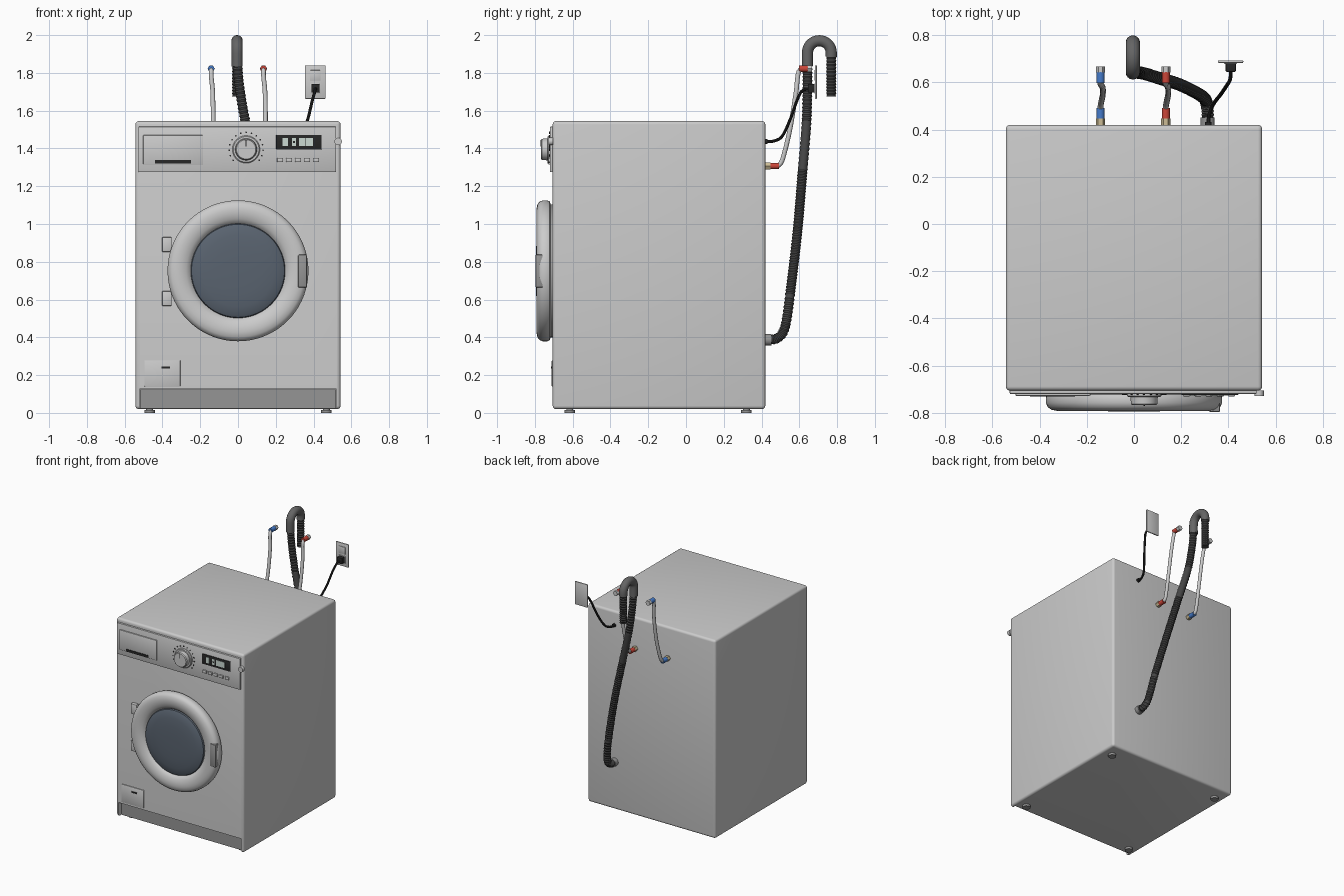
import bpy, bmesh, math
from mathutils import Vector, Matrix
from mathutils.geometry import interpolate_bezier

if "Cube" in bpy.data.objects:
    bpy.data.objects.remove(bpy.data.objects["Cube"])


def material(name, *rgb):
    m = bpy.data.materials.new(name)
    m.diffuse_color = (*rgb, 1)
    m.use_nodes = True
    m.node_tree.nodes["Principled BSDF"].inputs["Base Color"].default_value = m.diffuse_color
    return m


WHITE = material("white_plastic", .88, .88, .88)
BLACK = material("black_plastic", .02, .02, .02)
RUBBER = material("hose_rubber", .06, .06, .06)
DARK = material("dark_grey", .13, .13, .13)
MID = material("mid_grey", .3, .3, .3)
GLASS = material("smoked_glass", .10, .125, .16)
DIGIT = material("display_digits", .6, .7, .65)
BLUE = material("cold_blue", .06, .2, .6)
RED = material("hot_red", .6, .06, .04)
BRASS = material("brass", .6, .5, .3)


def finish(name, bm, mat=None, smooth=True):
    bmesh.ops.recalc_face_normals(bm, faces=bm.faces)
    me = bpy.data.meshes.new(name)
    bm.to_mesh(me)
    bm.free()
    ob = bpy.data.objects.new(name, me)
    bpy.context.collection.objects.link(ob)
    if mat:
        me.materials.append(mat)
    if smooth:
        bpy.ops.object.select_all(action='DESELECT')
        ob.select_set(True)
        bpy.context.view_layer.objects.active = ob
        bpy.ops.object.shade_smooth_by_angle(angle=math.radians(35))
    return ob


def box(name, x, y, z, mat=None, bevel=0, seg=2):
    """Box from (min, max) ranges."""
    bm = bmesh.new()
    size = [r[1] - r[0] for r in (x, y, z)]
    mid = [(r[0] + r[1]) / 2 for r in (x, y, z)]
    bmesh.ops.create_cube(bm, size=1, matrix=Matrix.Translation(mid) @ Matrix.Diagonal((*size, 1)))
    if bevel:
        bmesh.ops.bevel(bm, geom=bm.edges[:], offset=bevel, segments=seg, profile=.5, affect='EDGES')
    return finish(name, bm, mat, bevel > 0)


def lathe(name, origin, profile, mat=None, n=32, axis='Y'):
    """Spin (radius, along) points around an axis through origin."""
    bm = bmesh.new()
    turn = Matrix.Rotation(-math.pi / 2, 4, 'X') if axis == 'Y' else Matrix()
    place = Matrix.Translation(origin) @ turn
    rings = []
    for r, h in profile:
        if r == 0:
            rings.append([bm.verts.new(place @ Vector((0, 0, h)))] * n)
        else:
            rings.append([bm.verts.new(place @ Vector((r * math.cos(a), r * math.sin(a), h)))
                          for a in (2 * math.pi * i / n for i in range(n))])
    for a, b in zip(rings, rings[1:]):
        for i in range(n):
            j = (i + 1) % n
            quad = list(dict.fromkeys((a[i], a[j], b[j], b[i])))
            if len(quad) > 2:
                bm.faces.new(quad)
    return finish(name, bm, mat)


def cyl(name, x, z, y0, y1, r, mat=None, n=24):
    return lathe(name, (x, 0, z), [(0, y0), (r, y0), (r, y1), (0, y1)], mat, n)


def tube(name, pts, radius, mat=None, n=12, step=.02, ribs=0):
    """Round tube along a smooth path; ribs > 0 makes it corrugated."""
    p = [Vector(v) for v in pts]
    p = [2 * p[0] - p[1]] + p + [2 * p[-1] - p[-2]]
    dense = []
    for a, b, c, d in zip(p, p[1:], p[2:], p[3:]):
        k = (c - b).length / 3
        t0 = (c - a).normalized() * k
        t1 = (d - b).normalized() * k
        dense += interpolate_bezier(b, b + t0, c - t1, c, 40)[:-1]
    dense.append(p[-2])
    path, run = [dense[0]], 0
    for a, b in zip(dense, dense[1:]):
        run += (b - a).length
        if run >= step:
            path.append(b)
            run = 0
    path.append(dense[-1])
    bm = bmesh.new()
    rings, tan = [], (path[1] - path[0]).normalized()
    side = tan.orthogonal().normalized()
    for i, c in enumerate(path):
        new = (path[min(i + 1, len(path) - 1)] - path[max(i - 1, 0)]).normalized()
        side = tan.rotation_difference(new) @ side
        tan = new
        up = tan.cross(side)
        r = radius - (ribs if i % 2 else 0)
        rings.append([bm.verts.new(c + r * (side * math.cos(t) + up * math.sin(t)))
                      for t in (2 * math.pi * k / n for k in range(n))])
    for a, b in zip(rings, rings[1:]):
        for i in range(n):
            bm.faces.new((a[i], a[(i + 1) % n], b[(i + 1) % n], b[i]))
    bm.faces.new(rings[0])
    bm.faces.new(rings[-1])
    return finish(name, bm, mat)


# Cabinet with a toe recess cut along the bottom front
body = box("cabinet", (-.543, .543), (-.706, .42), (.02, 1.545), bevel=.018, seg=4)
cutter = box("toe_cutter", (-.522, .522), (-.8, -.668), (-.1, .126))
cutter.hide_render = True
cut = body.modifiers.new("toe_recess", 'BOOLEAN')
cut.operation, cut.object, cut.solver = 'DIFFERENCE', cutter, 'EXACT'
bpy.context.view_layer.objects.active = body
bpy.ops.object.modifier_apply(modifier="toe_recess")
bpy.data.objects.remove(cutter)
box("kick_plate", (-.52, .52), (-.676, -.66), (.022, .125), MID)

# Feet
for sx in (-1, 1):
    for y, end in ((-.615, "front"), (.32, "back")):
        lathe(f"{end}_foot_{'left' if sx < 0 else 'right'}", (sx * .468, y, 0),
              [(0, 0), (.028, 0), (.028, .016), (.018, .016), (.018, .03), (0, .03)], MID, 20, 'Z')

# Control panel and detergent drawer
box("control_panel", (-.527, .52), (-.72, -.70), (1.275, 1.515), bevel=.004)
box("detergent_drawer", (-.502, -.185), (-.728, -.715), (1.315, 1.47), bevel=.003)
box("drawer_grip", (-.44, -.25), (-.732, -.72), (1.32, 1.338), BLACK)
cyl("panel_lock", .53, 1.437, -.728, -.705, .02, WHITE)

# Program dial with tick dots
DX, DZ = .043, 1.395
lathe("program_dial", (DX, 0, DZ), [(0, -.715), (.073, -.715), (.073, -.728), (.068, -.733), (.058, -.733),
      (.056, -.762), (.051, -.768), (0, -.768)], WHITE, 40)
box("dial_pointer", (DX - .003, DX + .003), (-.771, -.766), (DZ + .015, DZ + .05), BLACK)
for i in range(15):
    a = math.radians(-40 + 260 * i / 14)
    cyl("dial_tick", DX + .09 * math.cos(a), DZ + .09 * math.sin(a), -.724, -.715, .0045, BLACK, 8)

# Display and buttons
box("display", (.202, .442), (-.725, -.715), (1.395, 1.472), BLACK, .002)
for x, w in ((.25, .028), (.297, .02), (.34, .036), (.378, .036)):
    box("display_digit", (x - w / 2, x + w / 2), (-.727, -.72), (1.412, 1.456), DIGIT)
box("digit_gap", (.291, .303), (-.7275, -.72), (1.428, 1.44), BLACK)
for i in range(5):
    x = .223 + .0475 * i
    box("button", (x - .016, x + .016), (-.73, -.715), (1.328, 1.35), WHITE, .003)

# Door ring, glass, handle and hinges
lathe("door_ring", (0, 0, .752), [(.2, -.70), (.352, -.70), (.352, -.716), (.368, -.722), (.373, -.735), (.373, -.758),
      (.366, -.776), (.35, -.787), (.325, -.792), (.3, -.79), (.275, -.783), (.258, -.772), (.247, -.757),
      (.2, -.757)], WHITE, 72)
lathe("door_glass", (0, 0, .752), [(.25, -.762), (.246, -.772), (.23, -.78), (.19, -.788), (.13, -.793),
      (.06, -.795), (0, -.795)], GLASS, 72)
box("door_handle", (.318, .365), (-.797, -.755), (.664, .838), MID, .006)
for z in (.606, .891):
    box("door_hinge", (-.402, -.352), (-.732, -.70), (z - .039, z + .039), WHITE, .004)

# Pump filter flap
box("filter_flap", (-.495, -.305), (-.711, -.70), (.14, .278), bevel=.003)
box("flap_slot", (-.406, -.36), (-.716, -.705), (.236, .246), BLACK)

# Water inlet hoses with coloured couplings
for name, x, col in (("cold", -.142, BLUE), ("hot", .135, RED)):
    cyl(f"{name}_inlet", x, 1.307, .41, .447, .02, BRASS, 6)
    cyl(f"{name}_lower_coupling", x, 1.307, .445, .492, .017, col)
    tube(f"{name}_hose", [(x, .475, 1.307), (x, .497, 1.315), (x + .003, .515, 1.355), (x + .01, .55, 1.5),
         (x + .008, .583, 1.7), (x, .592, 1.785), (x, .602, 1.815), (x, .62, 1.822)], .0125, None, 12, .015)
    cyl(f"{name}_upper_coupling", x, 1.822, .597, .645, .017, col)
    cyl(f"{name}_tap_nut", x, 1.822, .642, .668, .019, None, 6)

# Drain hose: corrugated rise, smooth U-shaped hook, short drop
cyl("drain_outlet", .312, .387, .41, .452, .03, MID)
tube("drain_hose", [(.312, .43, .387), (.312, .475, .392), (.308, .51, .42), (.3, .53, .48), (.275, .55, .62),
     (.195, .59, .96), (.11, .617, 1.28), (.04, .638, 1.54), (.006, .643, 1.74), (-.004, .643, 1.87)],
     .027, RUBBER, 16, .008, .004)
arch = [(-.005, .706 - .063 * math.cos(a), 1.907 + .063 * math.sin(a))
        for a in (math.pi * i / 8 for i in range(9))]
tube("hose_hook", [(-.005, .643, 1.835)] + arch + [(-.005, .769, 1.885)], .03, DARK, 20, .008)
tube("drain_hose_end", [(-.005, .769, 1.9), (-.005, .769, 1.78), (-.005, .769, 1.675)],
     .027, RUBBER, 16, .008, .004)

# Power cord, plug and wall socket
cyl("cord_grommet", .315, 1.437, .41, .432, .014, BLACK)
tube("power_cord", [(.315, .42, 1.437), (.318, .46, 1.438), (.335, .505, 1.46), (.368, .55, 1.55),
     (.395, .59, 1.66), (.408, .615, 1.705), (.41, .65, 1.717)], .008, BLACK, 10, .012)
box("plug", (.388, .432), (.645, .682), (1.695, 1.742), BLACK, .005)
box("wall_plate", (.355, .463), (.683, .693), (1.663, 1.84), bevel=.003)
for z in (1.718, 1.787):
    box("socket_face", (.381, .437), (.679, .686), (z - .027, z + .027), WHITE, .002)
